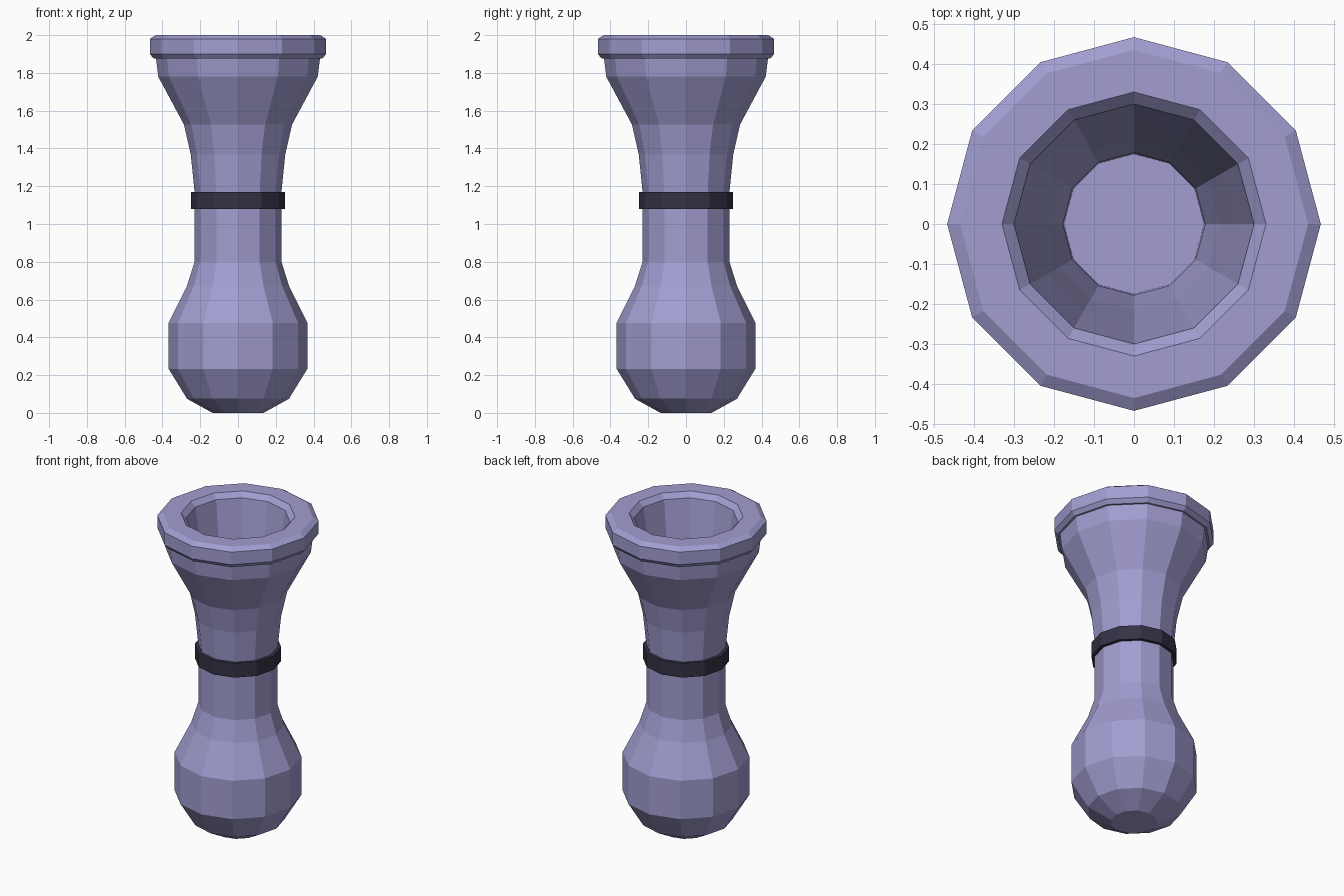
import bpy, bmesh, math

if "Cube" in bpy.data.objects:
    bpy.data.objects.remove(bpy.data.objects["Cube"])

SIDES = 12

def material(name, rgb):
    m = bpy.data.materials.new(name)
    m.diffuse_color = (*rgb, 1)
    m.use_nodes = True
    m.node_tree.nodes["Principled BSDF"].inputs["Base Color"].default_value = m.diffuse_color
    return m

def lathe(name, profile, mat, closed=False):
    """Spin (radius, z) points round z; open profiles get end caps."""
    bm = bmesh.new()
    rings = [[bm.verts.new((r * math.cos(2 * math.pi * i / SIDES),
                            r * math.sin(2 * math.pi * i / SIDES), z))
              for i in range(SIDES)] for r, z in profile]
    pairs = list(zip(rings, rings[1:]))
    if closed:
        pairs.append((rings[-1], rings[0]))
    else:
        bm.faces.new(rings[0][::-1])
        bm.faces.new(rings[-1])
    for a, b in pairs:
        for i in range(SIDES):
            j = (i + 1) % SIDES
            bm.faces.new((a[i], a[j], b[j], b[i]))
    bmesh.ops.recalc_face_normals(bm, faces=bm.faces)
    mesh = bpy.data.meshes.new(name)
    bm.to_mesh(mesh)
    bm.free()
    mesh.materials.append(mat)
    obj = bpy.data.objects.new(name, mesh)
    bpy.context.collection.objects.link(obj)
    return obj

lavender = material("lavender", (0.36, 0.34, 0.64))
charcoal = material("dark_charcoal", (0.034, 0.032, 0.058))

# Hollow body: bulb, neck, flared mouth, rim, then down the inside to the floor
lathe("flared_body", [
    (0.135, 0), (0.27, 0.075), (0.367, 0.233), (0.367, 0.477),
    (0.27, 0.673), (0.23, 0.80), (0.23, 1.17), (0.25, 1.367),
    (0.286, 1.526), (0.422, 1.78), (0.434, 1.875),
    (0.446, 1.875), (0.467, 1.90), (0.467, 1.98), (0.435, 2.0),
    (0.33, 2.0), (0.30, 1.97), (0.25, 1.65), (0.215, 1.40),
    (0.178, 1.2), (0.175, 1.0)], lavender)

# Dark band round the neck
lathe("neck_band", [(0.22, 1.08), (0.25, 1.08), (0.25, 1.17), (0.22, 1.17)],
      charcoal, closed=True)
